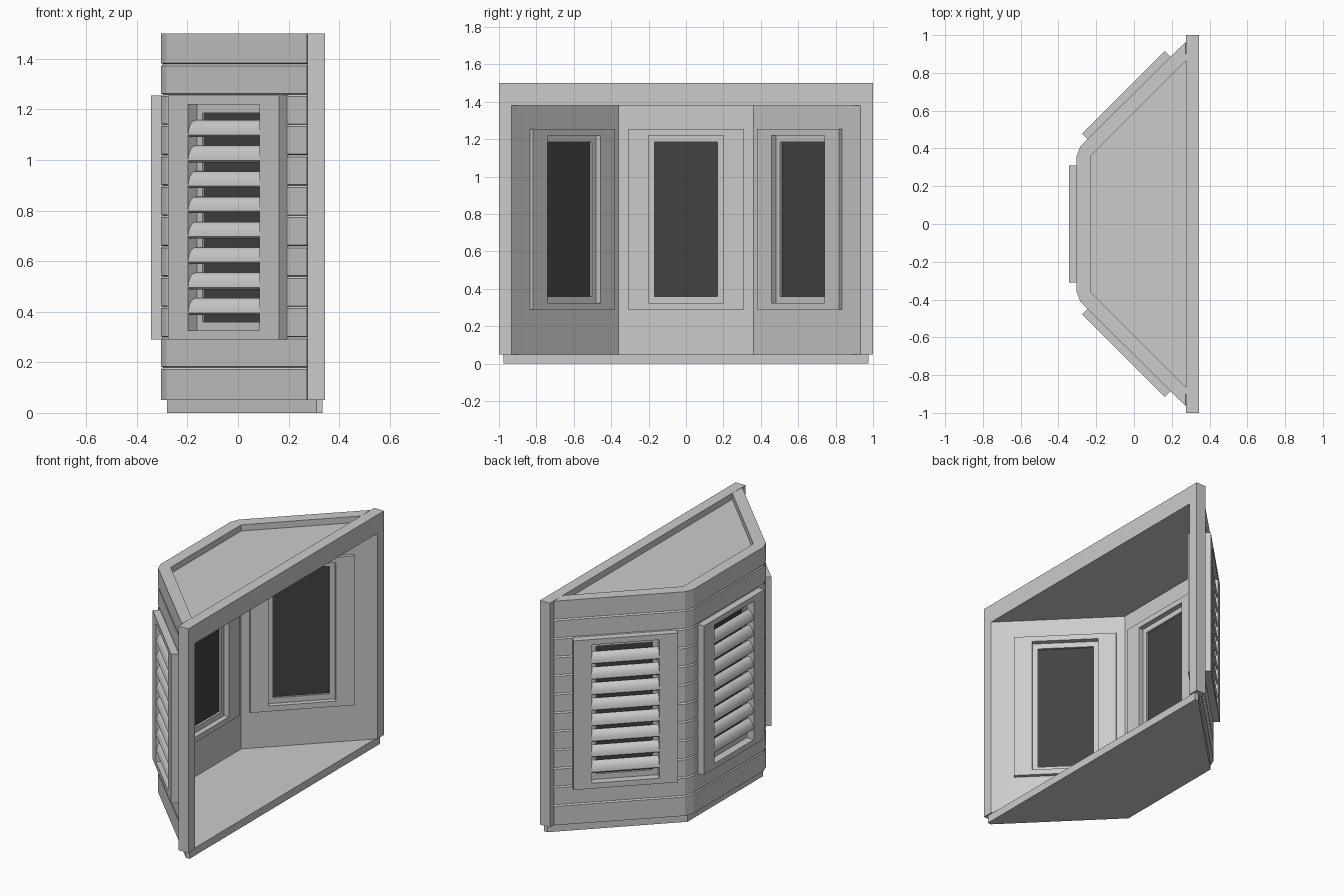
import bpy, bmesh, math
from mathutils import Matrix

if "Cube" in bpy.data.objects:
    bpy.data.objects.remove(bpy.data.objects["Cube"])


def material(name, value):
    m = bpy.data.materials.new(name)
    m.use_nodes = True
    colour = (value, value, value, 1)
    m.diffuse_color = colour
    m.node_tree.nodes["Principled BSDF"].inputs["Base Color"].default_value = colour
    return m


paint = material("pale grey paint", 0.6)
dark = material("dark glass", 0.055)


def finish(bm, name, mat, matrix=None):
    bmesh.ops.recalc_face_normals(bm, faces=bm.faces)
    me = bpy.data.meshes.new(name)
    bm.to_mesh(me)
    bm.free()
    ob = bpy.data.objects.new(name, me)
    bpy.context.collection.objects.link(ob)
    me.materials.append(mat)
    if matrix:
        ob.matrix_world = matrix
    return ob


def loft(name, loops, mat, matrix=None, closed=False):
    """Skin matching closed loops; cap the ends, or join last to first."""
    bm = bmesh.new()
    rows = [[bm.verts.new(p) for p in loop] for loop in loops]
    n = len(rows[0])
    pairs = list(zip(rows, rows[1:]))
    if closed:
        pairs.append((rows[-1], rows[0]))
    else:
        bm.faces.new(rows[0])
        bm.faces.new(rows[-1])
    for a, b in pairs:
        for i in range(n):
            j = (i + 1) % n
            bm.faces.new((a[i], a[j], b[j], b[i]))
    return finish(bm, name, mat, matrix)


def prism(name, outline, z0, z1, mat=paint):
    return loft(name, [[(x, y, z) for x, y in outline] for z in (z0, z1)], mat)


def rect(w, z0, z1, y):
    return [(-w, y, z0), (w, y, z0), (w, y, z1), (-w, y, z1)]


def ring(name, outer, inner, y0, y1, matrix):
    loops = [rect(*outer, y0), rect(*outer, y1), rect(*inner, y1), rect(*inner, y0)]
    return loft(name, loops, paint, matrix, closed=True)


def block(name, size, y0, y1, mat, matrix):
    return loft(name, [rect(*size, y0), rect(*size, y1)], mat, matrix)


def both_sides(half):
    return half + [(x, -y) for x, y in reversed(half)]


# Clapboard wall: a bent shell whose outside steps in at each board joint
inner = both_sides([(0.275, 0.865), (-0.23, 0.36)])


def wall_loop(z, d):
    k = d * 0.7
    outer = both_sides([(0.275 - k, 0.96 + k), (-0.28 - k, 0.41 + k), (-0.30 - d, 0.36)])
    return [(x, y, z) for x, y in outer + inner[::-1]]


out, groove = 0.004, -0.003
loops = [wall_loop(0.05, out)]
for i in range(11):
    z = 0.18 + 0.12 * i
    loops += [wall_loop(z - 0.008, out), wall_loop(z, groove), wall_loop(z + 0.003, out)]
loops.append(wall_loop(1.5, out))
wall = loft("clapboard_wall", loops, paint)

# Floor base, roof panel and the open frame on the room side
prism("floor_base", both_sides([(0.335, 0.975), (0.31, 0.975), (-0.28, 0.385)]), 0, 0.05)
prism("roof_panel", inner, 1.38, 1.46)
post = [(0.275, 0.865), (0.345, 0.933), (0.345, 1), (0.275, 1)]
for side, name in ((1, "left_post"), (-1, "right_post")):
    prism(name, [(x, y * side) for x, y in post], 0.05, 1.5)
prism("lintel", both_sides([(0.275, 0.865), (0.345, 0.933)]), 1.38, 1.5)

# Louvre slat cross-section, curving inward towards the top (y outward, z up)
arc = [(0.042 * math.cos(a), 0.064 * math.sin(a)) for a in
       [math.radians(5 + 17 * i) for i in range(6)]]
slat = arc + [(y - 0.008, z - 0.008) for y, z in reversed(arc)]

# One louvred window on each of the three wall faces
for name, x, y, angle in (("centre", -0.30, 0, 90),
                          ("left", -0.025, 0.665, 45),
                          ("right", -0.025, -0.665, 135)):
    place = Matrix.Translation((x, y, 0)) @ Matrix.Rotation(math.radians(angle), 4, "Z")
    cutter = block(name + "_window_cutter", (0.3, 0.3, 1.245), -0.2, 0.2, paint, place)
    cutter.hide_render = True
    cutter.hide_viewport = True
    cutter.display_type = "WIRE"
    cut = wall.modifiers.new(name + "_opening", "BOOLEAN")
    cut.operation = "DIFFERENCE"
    cut.solver = "EXACT"
    cut.object = cutter

    hole = (0.2, 0.325, 1.22)
    pane = (0.168, 0.36, 1.185)
    ring(name + "_casing", (0.31, 0.29, 1.255), hole, -0.094, 0.045, place)
    ring(name + "_sash", hole, pane, -0.061, -0.005, place)
    block(name + "_glass", pane, -0.047, -0.017, dark, place)

    for i in range(8):
        z0 = 0.39 + 0.1005 * i
        ends = [[(u, 0.002 + py, z0 + pz) for py, pz in slat] for u in (-0.2, 0.2)]
        ob = loft(f"{name}_slat_{i + 1}", ends, paint, place)
        for p in ob.data.polygons:
            p.use_smooth = len(p.vertices) == 4
        bpy.context.view_layer.objects.active = ob
        ob.select_set(True)
        bpy.ops.object.shade_smooth_by_angle(angle=math.radians(35))
        ob.select_set(False)
